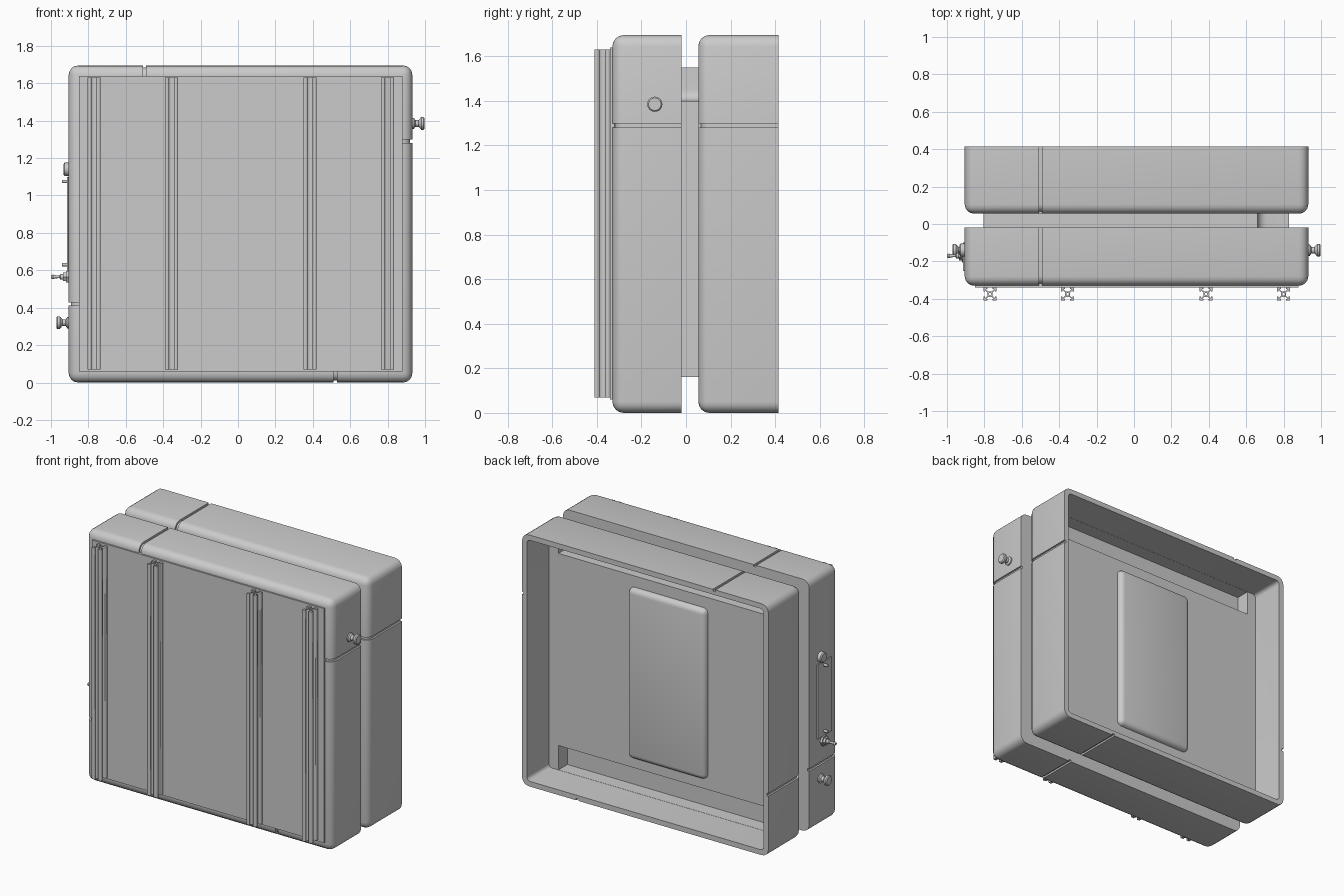
import bpy, bmesh, math
from mathutils import Matrix, Vector

if "Cube" in bpy.data.objects:
    bpy.data.objects.remove(bpy.data.objects["Cube"])

X0, X1, Z0, Z1 = -0.905, 0.932, 0.0, 1.695


def finish(name, bm, smooth=True):
    bmesh.ops.recalc_face_normals(bm, faces=bm.faces)
    mesh = bpy.data.meshes.new(name)
    bm.to_mesh(mesh)
    bm.free()
    obj = bpy.data.objects.new(name, mesh)
    bpy.context.collection.objects.link(obj)
    if smooth:
        shade(obj)
    return obj


def activate(obj):
    bpy.ops.object.select_all(action='DESELECT')
    obj.select_set(True)
    bpy.context.view_layer.objects.active = obj


def shade(obj):
    activate(obj)
    bpy.ops.object.shade_smooth_by_angle(angle=math.radians(32))


def box(name, x, y, z, side=0, front=0, face_y=0, segments=4):
    """Box from ranges; 'side' rounds edges along y, 'front' also rounds one y face."""
    bm = bmesh.new()
    bmesh.ops.create_cube(bm, size=1)
    for v in bm.verts:
        v.co = [r[0] if c < 0 else r[1] for c, r in zip(v.co, (x, y, z))]
    radius = side or front
    if radius:
        edges = []
        for e in bm.edges:
            a, b = (v.co.y for v in e.verts)
            along = abs(a - b) > 1e-6
            if along or (front and abs(a - y[face_y]) < 1e-6):
                edges.append(e)
        bmesh.ops.bevel(bm, geom=edges, offset=radius, segments=segments,
                        profile=0.5, affect='EDGES', clamp_overlap=True)
    return finish(name, bm, bool(radius))


def cut(obj, cutter):
    mod = obj.modifiers.new("cut", 'BOOLEAN')
    mod.operation, mod.solver, mod.object = 'DIFFERENCE', 'EXACT', cutter
    activate(obj)
    bpy.ops.object.modifier_apply(modifier=mod.name)
    bpy.data.objects.remove(cutter)


def prism(name, points, y):
    """Extrude an x-z outline over a y range."""
    bm = bmesh.new()
    face = bm.faces.new([bm.verts.new((px, y[0], pz)) for px, pz in points])
    new = bmesh.ops.extrude_face_region(bm, geom=[face])["geom"]
    moved = [g for g in new if isinstance(g, bmesh.types.BMVert)]
    bmesh.ops.translate(bm, verts=moved, vec=(0, y[1] - y[0], 0))
    return finish(name, bm)


def turned(name, profile, x, y, z, sign, sides=24):
    """Lathe a (distance, radius) profile around an axis pointing out along x."""
    bm = bmesh.new()
    verts = [bm.verts.new((d, r, 0)) for d, r in profile]
    edges = [bm.edges.new(pair) for pair in zip(verts, verts[1:])]
    bmesh.ops.spin(bm, geom=verts + edges, axis=(1, 0, 0), cent=(0, 0, 0),
                   angle=math.tau, steps=sides)
    bmesh.ops.remove_doubles(bm, verts=bm.verts, dist=1e-5)
    for v in bm.verts:
        v.co = Vector((x + sign * v.co.x, y + v.co.y, z + v.co.z))
    return finish(name, bm)


def shell(name, y):
    """Rounded tray body with a seam groove in each of its four sides."""
    tray = box(name, (X0, X1), y, (Z0, Z1), front=0.05)
    w, d, reach = 0.009, 0.012, 0.06
    spans = [((-0.5 - w, -0.5 + w), (Z1 - reach, Z1 + reach)),
             ((0.52 - w, 0.52 + w), (Z0 - reach, Z0 + reach)),
             ((X0 - reach, X0 + reach), (0.42 - w, 0.42 + w)),
             ((X1 - reach, X1 + reach), (1.29 - w, 1.29 + w))]
    for sx, sz in spans:
        slab = box("groove_cutter", sx, (y[0] - 0.1, y[1] + 0.1), sz)
        core = box("groove_core", (X0 + d, X1 - d), (y[0] + d, y[1] + 0.2),
                   (Z0 + d, Z1 - d), front=0.04)
        cut(slab, core)
        cut(tray, slab)
    return tray


# Front shell and its raised cover panel
front_shell = shell("front_shell", (-0.33, -0.02))
shade(front_shell)
box("front_panel", (-0.85, 0.88), (-0.34, -0.32), (0.06, 1.64))

# Rear shell: open at the back, with a deeper slot at top and bottom of its floor
rear_shell = shell("rear_shell", (0.055, 0.415))
t = 0.035
cut(rear_shell, box("cavity", (X0 + t, X1 - t), (0.18, 0.6),
                    (Z0 + t, Z1 - t), side=0.025))
for z in ((Z0 + t + 0.001, 0.2), (1.495, Z1 - t - 0.001)):
    cut(rear_shell, box("slot", (-0.8, 0.825), (0.085, 0.3), z))
shade(rear_shell)

# Raised pad on the floor of the rear shell
box("rear_pad", (-0.29, 0.29), (0.17, 0.215), (0.27, 1.42), front=0.035, face_y=1)

# Spacer between the shells, with a filleted notch in one upper corner
r = 0.05
notch = [(0.66 + r - r * math.cos(a), 1.4 + r - r * math.sin(a))
         for a in (i * math.pi / 12 for i in range(7))]
prism("spacer", [(-0.805, 0.16), (0.83, 0.16), (0.83, 1.4)] + notch[::-1]
      + [(0.66, 1.55), (-0.805, 1.55)], (-0.03, 0.07))

# Slotted mounting rails with a centre bore
h = 0.035
quarter = [(h, h), (0.013, h), (0.013, 0.027), (0.022, 0.027), (0.009, 0.014),
           (-0.009, 0.014), (-0.022, 0.027), (-0.013, 0.027), (-0.013, h)]
section = []
for k in range(4):
    turn = Matrix.Rotation(k * math.pi / 2, 2)
    section += [turn @ Vector(p) for p in quarter]
bore = [Vector((0.007 * math.cos(a), 0.007 * math.sin(a)))
        for a in (i * math.tau / 16 for i in range(16))]

for i, x in enumerate((-0.77, -0.355, 0.385, 0.8)):
    curve = bpy.data.curves.new("mounting_rail", 'CURVE')
    curve.dimensions, curve.fill_mode, curve.extrude = '2D', 'BOTH', 0.78
    for loop in (section, bore):
        spline = curve.splines.new('POLY')
        spline.points.add(len(loop) - 1)
        for point, co in zip(spline.points, loop):
            point.co = (co.x, co.y, 0, 1)
        spline.use_cyclic_u = True
    rail = bpy.data.objects.new(f"mounting_rail_{i + 1}", curve)
    rail.location = (x, -0.375, 0.85)
    bpy.context.collection.objects.link(rail)
    activate(rail)
    bpy.ops.object.convert(target='MESH')

# Flared knobs on both sides
knob = [(-0.01, 0), (-0.01, 0.03), (0.008, 0.03), (0.016, 0.018), (0.034, 0.018),
        (0.048, 0.034), (0.06, 0.034), (0.066, 0.028), (0.066, 0)]
turned("left_knob", knob, X1, -0.14, 1.385, 1)
turned("right_knob", knob, X0, -0.14, 0.32, -1)

# Control plate, screws, connector and toggle switch on the right side
box("control_plate", (X0 - 0.008, X0 + 0.02), (-0.25, -0.1), (0.6, 1.1))
for i, z in enumerate((0.63, 1.075)):
    turned(f"plate_screw_{i + 1}", [(0, 0), (0, 0.009), (0.035, 0.009), (0.035, 0)],
           X0, -0.17, z, -1, 12)
turned("connector", [(-0.01, 0), (-0.01, 0.035), (0.022, 0.035), (0.028, 0.028),
                     (0.028, 0)], X0, -0.14, 1.14, -1)
turned("switch_nut", [(-0.01, 0), (-0.01, 0.036), (0.014, 0.036), (0.014, 0.026),
                      (0.03, 0.026), (0.03, 0)], X0, -0.17, 0.565, -1, 6)
turned("switch_lever", [(0, 0), (0, 0.016), (0.045, 0.014), (0.05, 0.007),
                        (0.07, 0.008), (0.085, 0.012), (0.095, 0.008), (0.095, 0)],
       X0, -0.17, 0.565, -1, 16)
